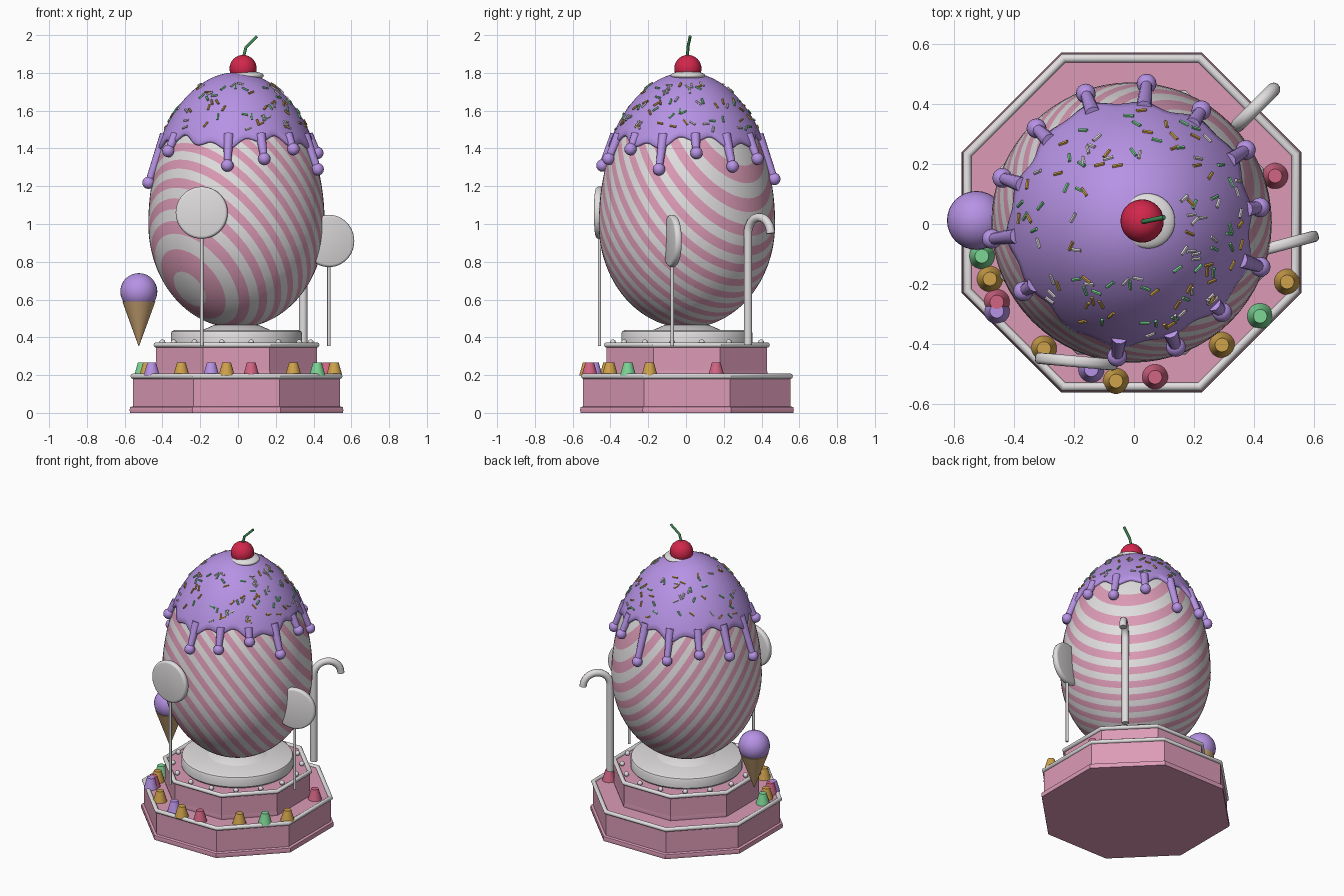
import bpy, bmesh, math, random
from mathutils import Vector, Matrix

if "Cube" in bpy.data.objects:
    bpy.data.objects.remove(bpy.data.objects["Cube"])
random.seed(4)
CX, CY = -0.008, 0.005          # centre of the egg and its stand


def material(name, *rgb):
    m = bpy.data.materials.new(name)
    m.use_nodes = True
    m.diffuse_color = (*rgb, 1)
    m.node_tree.nodes["Principled BSDF"].inputs["Base Color"].default_value = (*rgb, 1)
    return m


PINK = material("candy pink", 0.72, 0.33, 0.47)
WHITE = material("sugar white", 0.75, 0.73, 0.73)
PURPLE = material("icing purple", 0.47, 0.29, 0.78)
RED = material("cherry red", 0.64, 0.02, 0.07)
GOLD = material("gold", 0.62, 0.36, 0.07)
GREEN = material("mint green", 0.2, 0.66, 0.3)
ROSE = material("rose", 0.64, 0.13, 0.23)
STEM = material("stem green", 0.05, 0.28, 0.1)
WAFER = material("wafer tan", 0.58, 0.37, 0.17)


def finish(name, bm, mats, angle=35):
    me = bpy.data.meshes.new(name)
    bmesh.ops.recalc_face_normals(bm, faces=bm.faces)
    bm.to_mesh(me)
    bm.free()
    for m in mats:
        me.materials.append(m)
    me.shade_smooth()
    me.set_sharp_from_angle(angle=math.radians(angle))
    ob = bpy.data.objects.new(name, me)
    bpy.context.collection.objects.link(ob)
    return ob


def lathe(name, profile, n, mat, x=CX, y=CY, closed=False, angle=35):
    """Turn (radius, z) points; eight sides give an octagon measured across flats."""
    bm = bmesh.new()
    k = 1 / math.cos(math.pi / n) if n == 8 else 1
    rings = [[bm.verts.new((x + r * k * math.cos(math.tau * (i + 0.5) / n),
                            y + r * k * math.sin(math.tau * (i + 0.5) / n), z))
              for i in range(n)] for r, z in profile]
    pairs = list(zip(rings, rings[1:])) + ([(rings[-1], rings[0])] if closed else [])
    for a, b in pairs:
        for i in range(n):
            j = (i + 1) % n
            bm.faces.new((a[i], a[j], b[j], b[i]))
    if not closed:
        bm.faces.new(rings[0])
        bm.faces.new(rings[-1])
    return finish(name, bm, [mat], angle)


def ball(name, loc, r, mat, squash=1.0, seg=24):
    bm = bmesh.new()
    bmesh.ops.create_uvsphere(bm, u_segments=seg, v_segments=seg // 2, radius=r)
    bmesh.ops.scale(bm, vec=(1, 1, squash), verts=bm.verts)
    bmesh.ops.translate(bm, vec=loc, verts=bm.verts)
    return finish(name, bm, [mat], 80)


def tube(name, points, r, mat, radii=None):
    cu = bpy.data.curves.new(name, "CURVE")
    cu.dimensions = "3D"
    cu.bevel_depth, cu.bevel_resolution, cu.use_fill_caps = r, 3, True
    s = cu.splines.new("POLY")
    s.points.add(len(points) - 1)
    for i, p in enumerate(points):
        s.points[i].co = (*p, 1)
        s.points[i].radius = radii[i] if radii else 1
    s.use_smooth = True
    cu.materials.append(mat)
    ob = bpy.data.objects.new(name, cu)
    bpy.context.collection.objects.link(ob)


# Two-tier octagonal stand with white trims
def tier(name, a, z0, z1, lip):
    lathe(name, [(a + lip, z0), (a + lip + 0.003, z0 + 0.015), (a + lip, z0 + 0.03),
                 (a, z0 + 0.035), (a, z1)], 8, PINK, angle=30)


def trim(name, a, z, r):
    loop = [(a + r * math.cos(t * math.tau / 10), z + r * math.sin(t * math.tau / 10))
            for t in range(10)]
    lathe(name, loop, 8, WHITE, closed=True, angle=40)


tier("lower_tier", 0.549, 0, 0.195, 0.014)
trim("lower_trim", 0.547, 0.194, 0.014)
tier("upper_tier", 0.425, 0.19, 0.36, 0)
trim("upper_trim", 0.425, 0.36, 0.014)
lathe("egg_plate", [(0.34, 0.36), (0.348, 0.37), (0.348, 0.42), (0.343, 0.432),
                    (0.33, 0.438)], 64, WHITE)
lathe("egg_cup", [(0.2, 0.43), (0.12, 0.465)], 32, WHITE)
for i in range(16):
    t = math.tau * (i + 0.5) / 16
    ball(f"sugar_bead_{i + 1}", (CX + 0.4 * math.cos(t), CY + 0.4 * math.sin(t), 0.373),
         0.016, WHITE, seg=12)

# Striped egg: diagonal planes cut the shell into bands
EGG_Z, EGG_R, EGG_TOP, EGG_LOW = 1.0, 0.467, 0.785, 0.55
bm = bmesh.new()
bmesh.ops.create_uvsphere(bm, u_segments=64, v_segments=48, radius=1)
for v in bm.verts:
    v.co = Vector((v.co.x * EGG_R, v.co.y * EGG_R,
                   v.co.z * (EGG_TOP if v.co.z > 0 else EGG_LOW)))
axis = Vector((1, 1, 1)).normalized()
BAND, START = 0.0375, -0.484
for k in range(30):
    bmesh.ops.bisect_plane(bm, geom=bm.verts[:] + bm.edges[:] + bm.faces[:], dist=1e-5,
                           plane_co=axis * (START + k * BAND), plane_no=axis)
for f in bm.faces:
    band = math.floor((f.calc_center_median().dot(axis) - START) / BAND)
    f.material_index = band % 2
bmesh.ops.translate(bm, vec=(CX, CY, EGG_Z), verts=bm.verts)
finish("striped_egg", bm, [PINK, WHITE], 80)


# Icing cap with a wavy lower edge
def shell(t, z, off):
    """Point on the upper egg at angle t and height z, pushed out by off; and its normal."""
    h = (z - EGG_Z) / EGG_TOP
    r = EGG_R * math.sqrt(max(0, 1 - h * h))
    nrm = Vector((r * math.cos(t) / EGG_R ** 2, r * math.sin(t) / EGG_R ** 2,
                  h / EGG_TOP)).normalized()
    return Vector((CX + r * math.cos(t), CY + r * math.sin(t), z)) + nrm * off, nrm


def edge(t):
    return 1.435 + 0.022 * math.sin(5 * t + 1) + 0.018 * math.cos(14 * t + 1.5)


bm = bmesh.new()
N, ROWS = 112, 22
rings = []
for j in range(1, ROWS + 3):
    ring = []
    for i in range(N):
        t = math.tau * i / N
        low = math.acos((edge(t) - EGG_Z) / EGG_TOP)
        z = EGG_Z + EGG_TOP * math.cos(low * min(j, ROWS) / ROWS)
        off = 0.018 if j < ROWS else (0.017, 0.01, -0.01)[j - ROWS]
        p = shell(t, z, off)[0]
        p.z -= 0.008 if j == ROWS + 1 else 0
        ring.append(bm.verts.new(p))
    rings.append(ring)
top = bm.verts.new((CX, CY, EGG_Z + EGG_TOP + 0.018))
for i in range(N):
    j = (i + 1) % N
    bm.faces.new((top, rings[0][i], rings[0][j]))
    for a, b in zip(rings, rings[1:]):
        bm.faces.new((a[i], b[i], b[j], a[j]))
finish("icing_cap", bm, [PURPLE], 60)

# Drips: thirteen runs, each ending in a drop at its own height
drops = (1.37, 1.30, 1.34, 1.235, 1.28, 1.32, 1.28, 1.215, 1.38, None, 1.305, 1.34, 1.39, 1.285)
for i, z in enumerate(drops):
    if z:
        t = math.radians(6.7) + math.tau * i / len(drops)
        start = shell(t, 1.47, 0.008)[0]
        end = shell(t, z, 0.02)[0]
        tube(f"drip_{i + 1}", [start, end], 0.022, PURPLE, (1.25, 0.85))
        ball(f"drip_drop_{i + 1}", end, 0.033, PURPLE, seg=16)

# Sprinkles lying on the icing
bm = bmesh.new()
for i in range(115):
    t = random.uniform(0, math.tau)
    p, nrm = shell(t, random.uniform(1.48, 1.73), 0.02)
    along = nrm.orthogonal()
    along.rotate(Matrix.Rotation(random.uniform(0, math.pi), 3, nrm))
    m = Matrix.Translation(p) @ along.to_track_quat("Z", "Y").to_matrix().to_4x4()
    got = bmesh.ops.create_cone(bm, cap_ends=True, segments=6, radius1=0.006, radius2=0.006,
                                depth=0.034, matrix=m)
    for f in {f for v in got["verts"] for f in v.link_faces}:
        f.material_index = i % 3
finish("sprinkles", bm, [GOLD, GREEN, WHITE])

# Cream dollop, cherry and stem
ball("cream_dollop", (0.045, 0.01, 1.785), 0.092, WHITE, squash=0.28, seg=32)
ball("cherry", (0.027, 0.01, 1.823), 0.072, RED, seg=32)
tube("cherry_stem", [(0.028, 0.008, 1.88), (0.042, 0.01, 1.935), (0.1, 0.022, 1.993)],
     0.008, STEM)


# Lollipops: rounded disc on a thin stick
def lollipop(name, x, y, z, turn):
    bm = bmesh.new()
    spin = Matrix.Rotation(math.radians(turn), 4, "Z") @ Matrix.Rotation(math.pi / 2, 4, "X")
    bmesh.ops.create_cone(bm, cap_ends=True, segments=48, radius1=0.138, radius2=0.138,
                          depth=0.038, matrix=Matrix.Translation((x, y, z)) @ spin)
    rims = [e for e in bm.edges if any(len(f.verts) > 4 for f in e.link_faces)]
    bmesh.ops.bevel(bm, geom=rims, offset=0.014, segments=3, affect="EDGES", profile=0.5)
    finish(name + "_disc", bm, [WHITE])
    tube(name + "_stick", [(x, y, 0.355), (x, y, z - 0.1)], 0.009, WHITE)


lollipop("front_lollipop", -0.192, -0.458, 1.06, -5)
lollipop("side_lollipop", 0.481, -0.073, 0.91, 15)

# Candy cane with a hook leaning outward
path = [(0.345, 0.328, 0.36)]
for i in range(17):
    a = math.pi * i / 16
    d = 0.085 * (1 - math.cos(a)) * math.sqrt(0.5)
    path.append((0.345 + d, 0.328 + d, 0.95 + 0.085 * math.sin(a)))
tube("candy_cane", path, 0.023, WHITE)

# Ice cream cone
lathe("wafer_cone", [(0.002, 0.355), (0.088, 0.59)], 32, WAFER, -0.525, 0.012)
ball("ice_cream_scoop", (-0.525, 0.012, 0.642), 0.098, PURPLE, seg=32)

# Gumdrops around the lower tier
gumdrops = ((-0.507, -0.107, GREEN), (-0.48, -0.183, GOLD), (-0.457, -0.26, ROSE),
            (-0.457, -0.29, PURPLE), (-0.3, -0.415, GOLD), (-0.142, -0.485, PURPLE),
            (-0.06, -0.523, GOLD), (0.07, -0.51, ROSE), (0.293, -0.403, GOLD),
            (0.42, -0.307, GREEN), (0.51, -0.193, GOLD), (0.47, 0.16, ROSE))
for i, (x, y, mat) in enumerate(gumdrops):
    lathe(f"gumdrop_{i + 1}", [(0.043, 0.197), (0.023, 0.268)], 20, mat, x, y)
